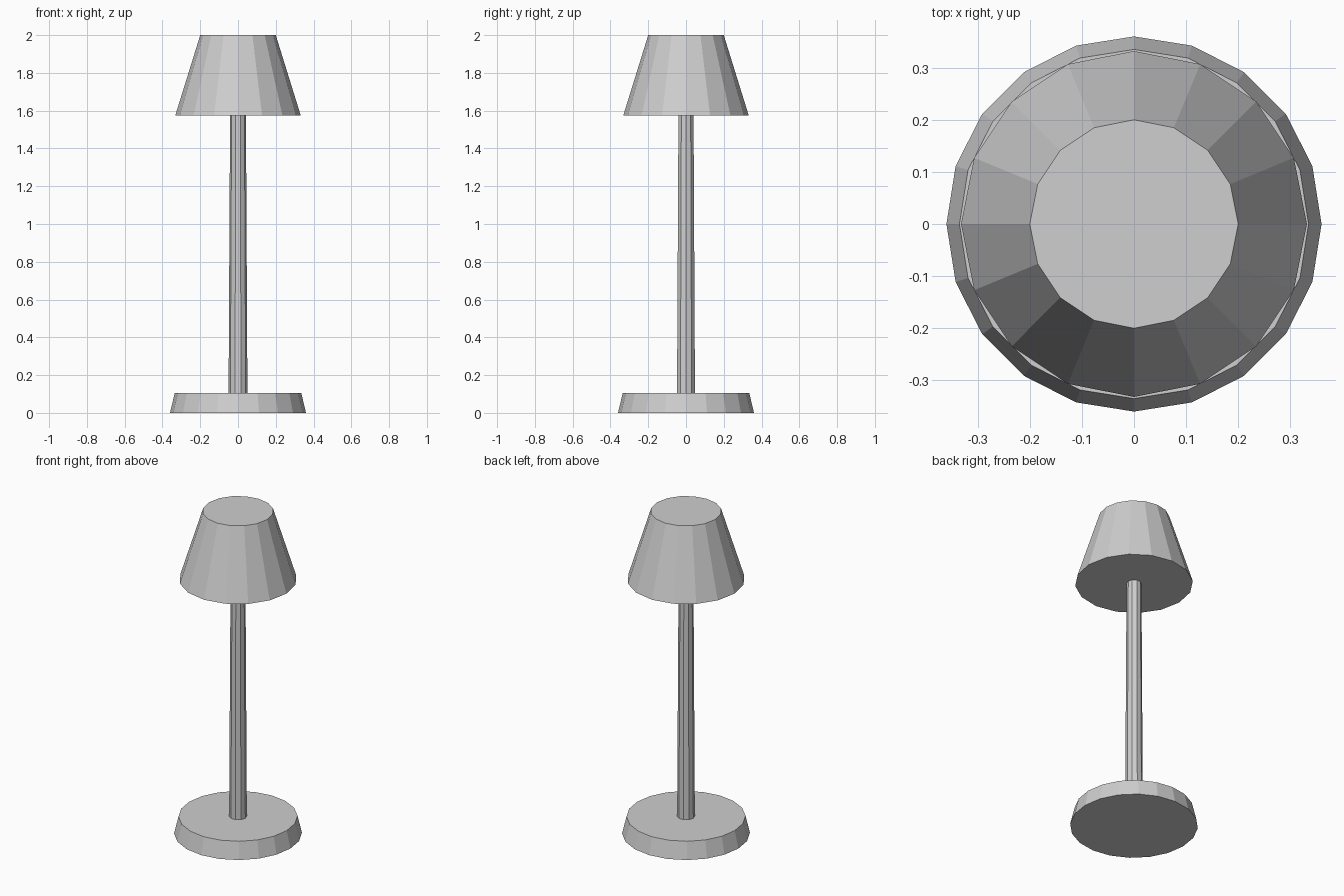
import bpy
import math

if "Cube" in bpy.data.objects:
    bpy.data.objects.remove(bpy.data.objects["Cube"])

# Single neutral grey used by the whole lamp
grey = bpy.data.materials.new("light_grey")
grey.diffuse_color = (0.62, 0.62, 0.62, 1.0)
grey.use_nodes = True
grey.node_tree.nodes["Principled BSDF"].inputs["Base Color"].default_value = grey.diffuse_color


def tapered(name, sides, r_bottom, r_top, z0, z1):
    """Flat-shaded closed frustum with a vertex on the x axis."""
    bpy.ops.mesh.primitive_cone_add(
        vertices=sides, radius1=r_bottom, radius2=r_top, depth=z1 - z0,
        location=(0, 0, (z0 + z1) / 2), rotation=(0, 0, math.pi / 2))
    obj = bpy.context.object
    obj.name = name
    obj.data.materials.append(grey)
    return obj


# Foot
tapered("base", 20, 0.36, 0.335, 0.0, 0.105)
# Stem, sunk slightly into the base and shade
tapered("pole", 10, 0.05, 0.042, 0.10, 1.58)
# Closed shade
tapered("lampshade", 16, 0.332, 0.20, 1.575, 2.0)
